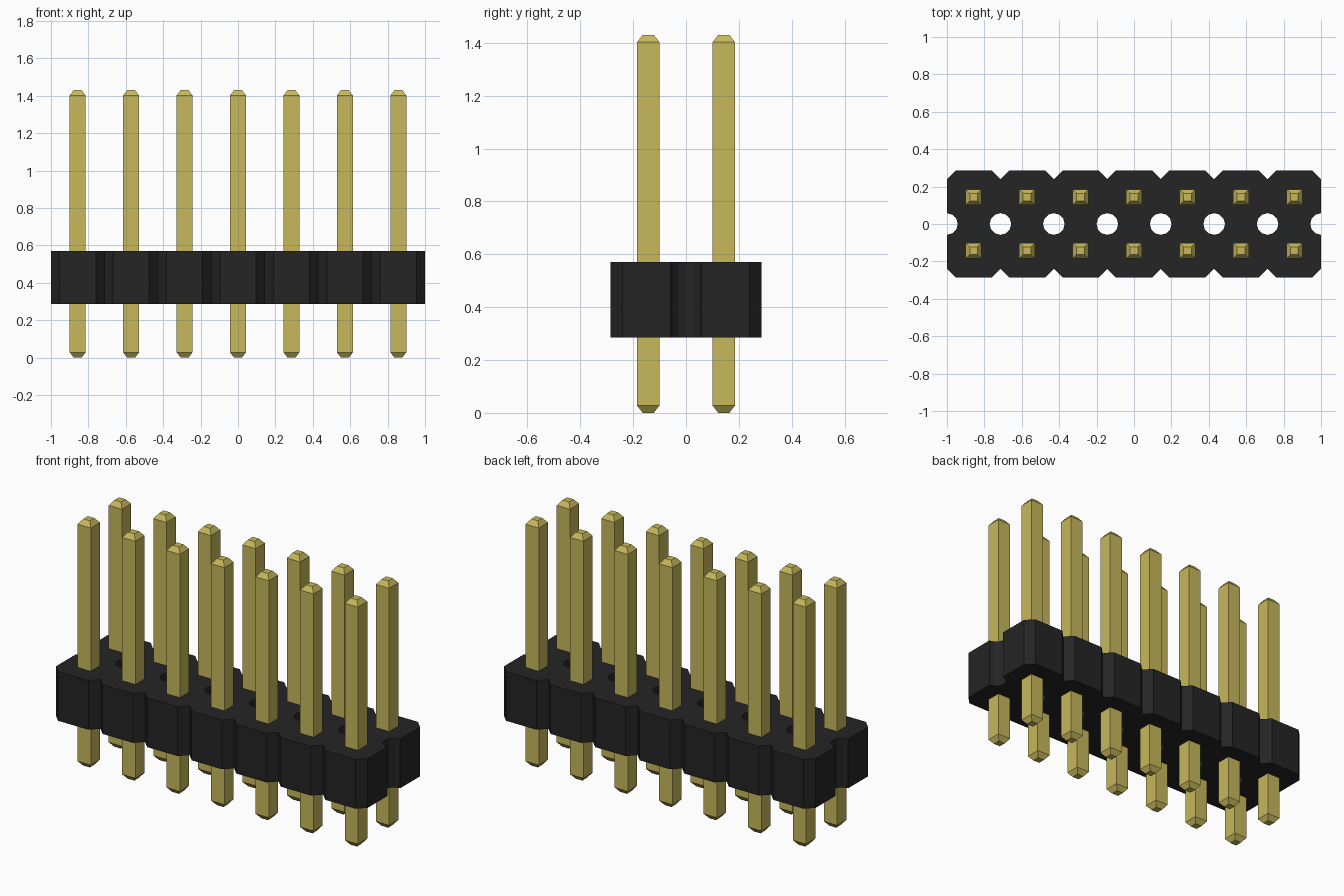
import bpy, bmesh
from math import sin, cos, pi

old = bpy.data.objects.get("Cube")
if old:
    bpy.data.objects.remove(old, do_unlink=True)

COLS = 7
PITCH = 2 / COLS
HALF = PITCH / 2
BODY_Z = PITCH
PIN_TOP = 1.43


def material(name, rgb):
    m = bpy.data.materials.new(name)
    m.use_nodes = True
    m.diffuse_color = (*rgb, 1)
    bsdf = m.node_tree.nodes["Principled BSDF"]
    bsdf.inputs["Base Color"].default_value = (*rgb, 1)
    bsdf.inputs["Roughness"].default_value = 0.6
    return m


def finish(bm, name, mat):
    bmesh.ops.recalc_face_normals(bm, faces=bm.faces)
    mesh = bpy.data.meshes.new(name)
    bm.to_mesh(mesh)
    bm.free()
    mesh.materials.append(mat)
    obj = bpy.data.objects.new(name, mesh)
    bpy.context.collection.objects.link(obj)
    return obj


black = material("black plastic", (0.018, 0.018, 0.018))
gold = material("gold metal", (0.57, 0.48, 0.105))


# Housing: chamfered cells with round notches, merged and extruded as one block
def cell_outline():
    chamfer, r, steps = 0.046, 0.058, 6
    arc = [(HALF - r * sin(pi * i / steps), -r * cos(pi * i / steps))
           for i in range(steps + 1)]
    right = [(HALF - chamfer, -PITCH), (HALF, chamfer - PITCH), *arc,
             (HALF, PITCH - chamfer), (HALF - chamfer, PITCH)]
    return right + [(-x, y) for x, y in reversed(right)]


columns = [(i - (COLS - 1) / 2) * PITCH for i in range(COLS)]
bm = bmesh.new()
for cx in columns:
    bm.faces.new([bm.verts.new((cx + x, y, BODY_Z)) for x, y in cell_outline()])
bmesh.ops.remove_doubles(bm, verts=bm.verts, dist=0.001)
bottom = list(bm.faces)
top = bmesh.ops.extrude_face_region(bm, geom=bottom, use_keep_orig=True)
bmesh.ops.translate(bm, vec=(0, 0, BODY_Z),
                    verts=[v for v in top["geom"] if isinstance(v, bmesh.types.BMVert)])
finish(bm, "housing", black)


# Pins: square posts with tapered tips
def add_pin(name, x, y):
    wide, tip, taper = 0.0425, 0.021, 0.028
    levels = [(0, tip), (taper, wide), (PIN_TOP - taper, wide), (PIN_TOP, tip)]
    bm = bmesh.new()
    rings = [[bm.verts.new((x + sx * w, y + sy * w, z))
              for sx, sy in ((-1, -1), (1, -1), (1, 1), (-1, 1))]
             for z, w in levels]
    for a, b in zip(rings, rings[1:]):
        for i in range(4):
            j = (i + 1) % 4
            bm.faces.new((a[i], a[j], b[j], b[i]))
    bm.faces.new(rings[0])
    bm.faces.new(rings[-1])
    finish(bm, name, gold)


for row, y in (("front", -HALF), ("back", HALF)):
    for n, x in enumerate(columns, 1):
        add_pin(f"{row}_pin_{n}", x, y)
